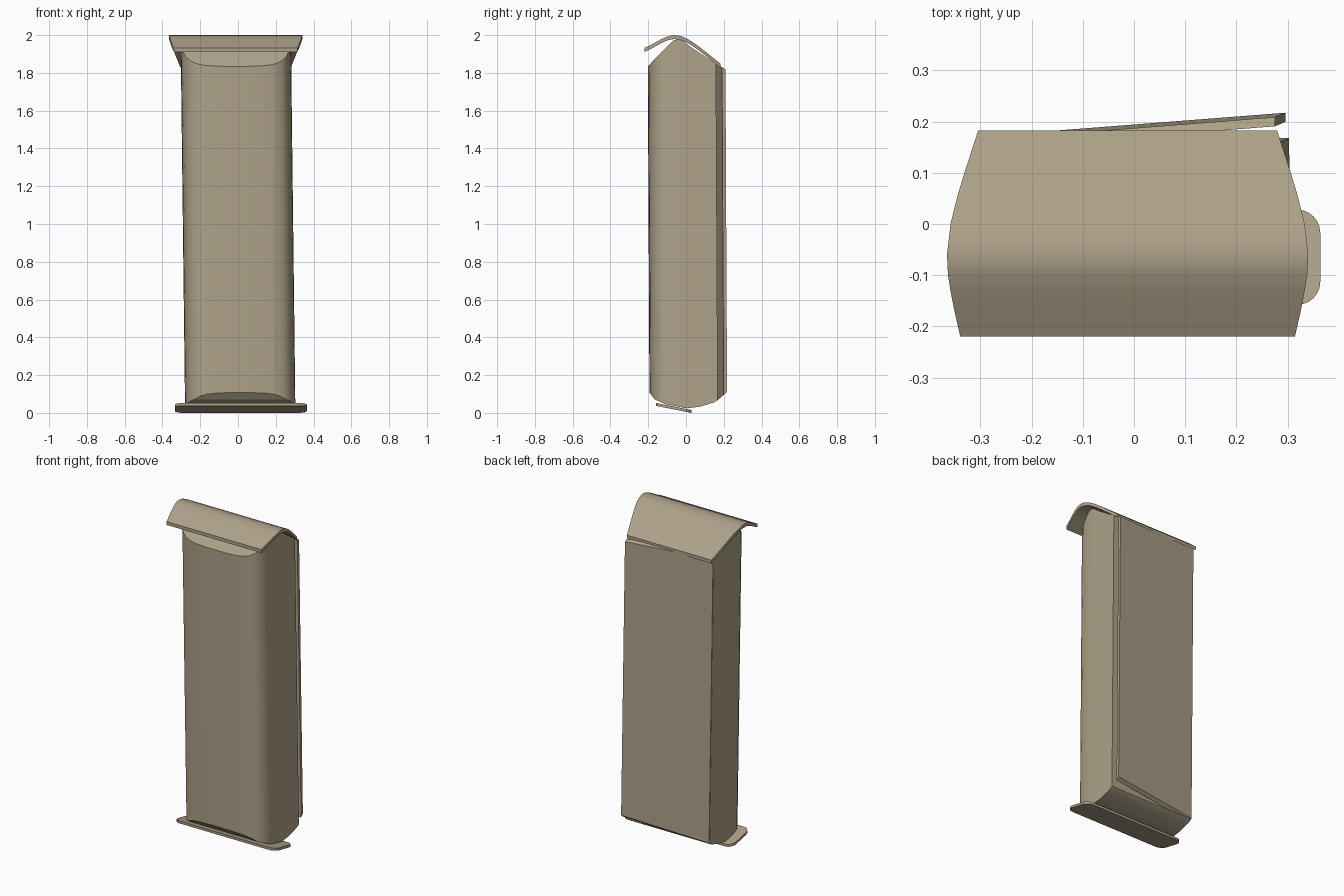
import bpy, bmesh, math

if "Cube" in bpy.data.objects:
    bpy.data.objects.remove(bpy.data.objects["Cube"])

tan = bpy.data.materials.new("stone_tan")
tan.diffuse_color = (0.42, 0.36, 0.25, 1)
tan.use_nodes = True
tan.node_tree.nodes["Principled BSDF"].inputs["Base Color"].default_value = tan.diffuse_color


def finish(name, bm, smooth=True):
    bmesh.ops.recalc_face_normals(bm, faces=bm.faces[:])
    me = bpy.data.meshes.new(name)
    bm.to_mesh(me)
    bm.free()
    me.materials.append(tan)
    ob = bpy.data.objects.new(name, me)
    bpy.context.collection.objects.link(ob)
    if smooth:
        bpy.ops.object.select_all(action='DESELECT')
        ob.select_set(True)
        bpy.context.view_layer.objects.active = ob
        bpy.ops.object.shade_smooth_by_angle(angle=math.radians(25))
    return ob


def lean(bm):
    # the whole case leans slightly to the left and the front
    for v in bm.verts:
        d = 1 - v.co.z
        v.co.x += 0.012 * d
        v.co.y += 0.005 * d


def interp(pts, y):
    for (a, p), (b, q) in zip(pts, pts[1:]):
        if y <= b:
            return p + (q - p) * (y - a) / (b - a)
    return pts[-1][1]


def loft(rows, cx=0):
    # rectangles (y, half width, bottom, top) joined front to back
    bm = bmesh.new()
    rings = [[bm.verts.new((cx + sx * w, y, z)) for sx, z in
              ((-1, lo), (1, lo), (1, hi), (-1, hi))] for y, w, lo, hi in rows]
    bm.faces.new(rings[0])
    bm.faces.new(rings[-1])
    for a, b in zip(rings, rings[1:]):
        for i in range(4):
            j = (i + 1) % 4
            bm.faces.new((a[i], a[j], b[j], b[i]))
    return bm


# Body: rounded front in plan, pointed top and bottom in profile
plan = [(-0.198, 0.07), (-0.196, 0.13), (-0.192, 0.175), (-0.184, 0.212), (-0.170, 0.242),
        (-0.150, 0.265), (-0.120, 0.281), (-0.080, 0.289), (-0.04, 0.292), (0.163, 0.292)]
top = [(-0.198, 1.835), (-0.09, 1.945), (-0.065, 1.970), (-0.04, 1.980), (-0.01, 1.968),
       (0.04, 1.93), (0.16, 1.85), (0.23, 1.81)]
bottom = [(-0.198, 0.107), (-0.17, 0.071), (-0.11, 0.045), (0.0, 0.024), (0.07, 0.033),
          (0.145, 0.056), (0.163, 0.068), (0.23, 0.125)]
ys = sorted({p[0] for p in plan + top + bottom if p[0] <= 0.163})
bm = loft([(y, interp(plan, y), interp(bottom, y), interp(top, y)) for y in ys])
lean(bm)
finish("body", bm)

# Back panel: thin board, swung open on the right, ends follow the body profile
bm = bmesh.new()
outline = [(-0.291, 0.150), (0.285, 0.195), (0.285, 0.213), (-0.291, 0.168)]
low = [bm.verts.new((x, y, interp(bottom, y))) for x, y in outline]
high = [bm.verts.new((x, y, interp(top, y))) for x, y in outline]
bm.faces.new(low)
bm.faces.new(high)
for i in range(4):
    j = (i + 1) % 4
    bm.faces.new((low[i], low[j], high[j], high[i]))
lean(bm)
finish("back_panel", bm, False)

# Roof: curved sheet with bowed side edges
ridge = [(-0.22, 1.932), (-0.17, 1.957), (-0.13, 1.979), (-0.10, 1.992), (-0.08, 1.998),
         (-0.06, 2.0), (-0.03, 1.996), (0.0, 1.984), (0.03, 1.967), (0.06, 1.946),
         (0.10, 1.915), (0.14, 1.883), (0.183, 1.849)]
eave = [(-0.22, 0.327), (-0.15, 0.343), (-0.10, 0.351), (-0.06, 0.353), (0.0, 0.346),
        (0.05, 0.334), (0.10, 0.319), (0.183, 0.292)]
bm = loft([(y, interp(eave, y), z - 0.021, z) for y, z in ridge], -0.0125)
finish("roof", bm)

# Foot plate: rounded rectangle, tilted with its front edge raised
bm = bmesh.new()
r, hx, hy = 0.045, 0.349, 0.093
rim = []
for qx, qy, start in ((1, 1, 0), (-1, 1, 90), (-1, -1, 180), (1, -1, 270)):
    for k in range(7):
        a = math.radians(start + 15 * k)
        rim.append((0.015 + qx * (hx - r) + r * math.cos(a),
                    -0.065 + qy * (hy - r) + r * math.sin(a)))
face = bm.faces.new([bm.verts.new((x, y, 0.005 + (0.028 - y) * 0.2)) for x, y in rim])
ext = bmesh.ops.extrude_face_region(bm, geom=[face])
for v in ext["geom"]:
    if isinstance(v, bmesh.types.BMVert):
        v.co.z += 0.015
for v in bm.verts:
    v.co.z -= 0.005
finish("foot_plate", bm)
